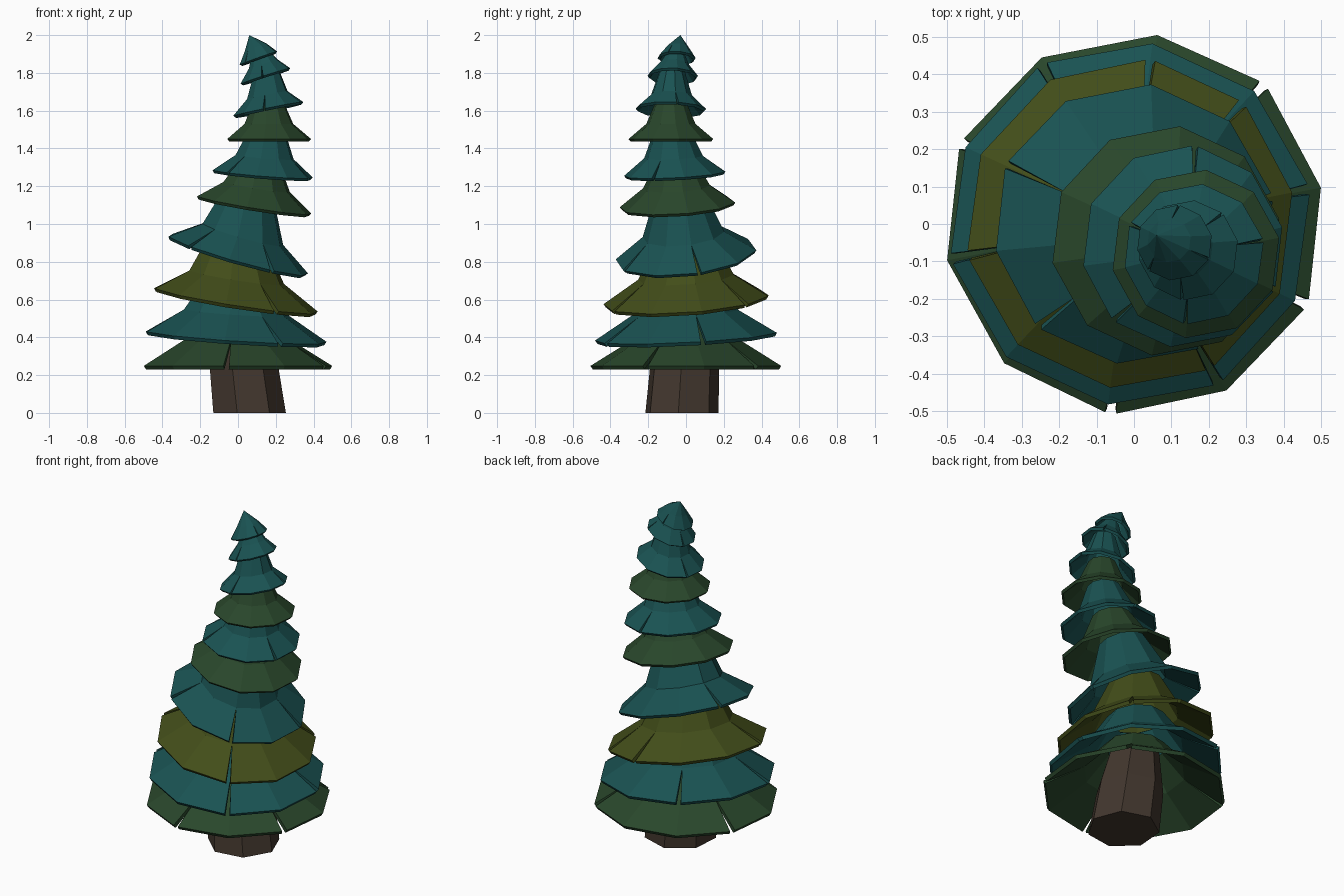
import bpy, bmesh, math

if "Cube" in bpy.data.objects:
    bpy.data.objects.remove(bpy.data.objects["Cube"])

def material(name, rgb):
    m = bpy.data.materials.new(name)
    m.diffuse_color = (*rgb, 1)
    m.use_nodes = True
    m.node_tree.nodes["Principled BSDF"].inputs["Base Color"].default_value = m.diffuse_color
    return m

TEAL = material("teal", (0.010, 0.085, 0.085))
GREEN = material("green", (0.022, 0.062, 0.024))
OLIVE = material("olive", (0.055, 0.075, 0.010))
BARK = material("bark", (0.055, 0.038, 0.027))

def finish(name, bm, mat):
    bmesh.ops.recalc_face_normals(bm, faces=bm.faces)
    me = bpy.data.meshes.new(name)
    bm.to_mesh(me)
    bm.free()
    ob = bpy.data.objects.new(name, me)
    bpy.context.collection.objects.link(ob)
    me.materials.append(mat)
    return ob

def angle(k, sides, offset):
    return math.radians(offset) + 2 * math.pi * k / sides

def ring(bm, c, r, slope, sides, offset):
    pts = []
    for k in range(sides):
        a = angle(k, sides, offset)
        dx, dy = r * math.cos(a), r * math.sin(a)
        pts.append(bm.verts.new((c[0] + dx, c[1] + dy, c[2] + slope[0] * dx + slope[1] * dy)))
    return pts

# Trunk: tapered, leaning, seven sides
bm = bmesh.new()
S = 7
rings = [ring(bm, (x, y, z), r, (0, 0), S, -4.5) for x, y, z, r in
         [(0.055, -0.025, 0, 0.199), (0.025, -0.01, 0.25, 0.188), (0.0, 0.0, 0.5, 0.14)]]
for lo, hi in zip(rings, rings[1:]):
    for k in range(S):
        bm.faces.new((lo[k], lo[(k + 1) % S], hi[(k + 1) % S], hi[k]))
bm.faces.new(rings[0])
bm.faces.new(rings[-1])
finish("trunk", bm, BARK)

# Branch tiers: rim centre, radius, rim slope in x and y, slit corners, colour
TIERS = [
    ((0.00, 0.00, 0.23), 0.508, (0, 0), (1, 4, 7, 9), GREEN),
    ((-0.01, 0.00, 0.385), 0.485, (-0.065, 0.05), (0, 3, 5, 8), TEAL),
    ((-0.01, 0.00, 0.58), 0.440, (-0.155, 0.07), (1, 2, 5, 8), OLIVE),
    ((0.00, 0.00, 0.82), 0.375, (-0.28, 0.10), (0, 4, 6, 8), TEAL),
    ((0.085, -0.045, 1.085), 0.308, (-0.16, 0.06), (), GREEN),
    ((0.13, -0.06, 1.25), 0.270, (-0.08, 0.05), (2, 6, 9), TEAL),
    ((0.165, -0.08, 1.435), 0.226, (0, 0), (), GREEN),
    ((0.16, -0.08, 1.595), 0.188, (0.20, -0.03), (0, 4, 7), TEAL),
    ((0.145, -0.07, 1.77), 0.134, (0.32, -0.03), (1, 4, 7), TEAL),
    ((0.108, -0.05, 1.865), 0.101, (0.36, -0.03), (2, 6, 9), TEAL),
]
N, OFF = 10, 11

def lerp(a, b, t):
    return [p + (q - p) * t for p, q in zip(a, b)]

for i, (c, r, slope, slits, mat) in enumerate(TIERS):
    bm = bmesh.new()
    thick = 0.014 + 0.016 * r
    last = i == len(TIERS) - 1
    nxt = (0.06, -0.03, 2.0) if last else TIERS[i + 1][0]

    mid_c = lerp(c, nxt, 0.3)
    mid_c[2] = c[2] + 0.05 + 0.20 * r
    mid = ring(bm, mid_c, 0.58 * r, slope, N, OFF)

    # rim corners, doubled where the skirt is slit
    rim = []
    for k in range(N):
        pair = []
        for s in ((-1, 1) if k in slits else (0,)):
            a = angle(k, N, OFF) + s * 0.03
            dx, dy = r * math.cos(a), r * math.sin(a)
            z = c[2] + 0.85 * thick + slope[0] * dx + slope[1] * dy
            pair.append(bm.verts.new((c[0] + dx, c[1] + dy, z)))
        rim.append(pair)

    if last:
        tip = bm.verts.new(nxt)
    else:
        top_c = lerp(c, nxt, 0.75)
        top_c[2] = nxt[2] + 0.02 + 0.25 * TIERS[i + 1][1]
        top = ring(bm, top_c, 0.33 * r, slope, N, OFF)
    for k in range(N):
        j = (k + 1) % N
        bm.faces.new((rim[k][-1], rim[j][0], mid[j], mid[k]))
        bm.faces.new((mid[k], mid[j], tip) if last else (mid[k], mid[j], top[j], top[k]))

    ob = finish(f"branch_tier_{i + 1}", bm, mat)
    sol = ob.modifiers.new("thickness", 'SOLIDIFY')
    sol.thickness = thick
    sol.offset = -1
